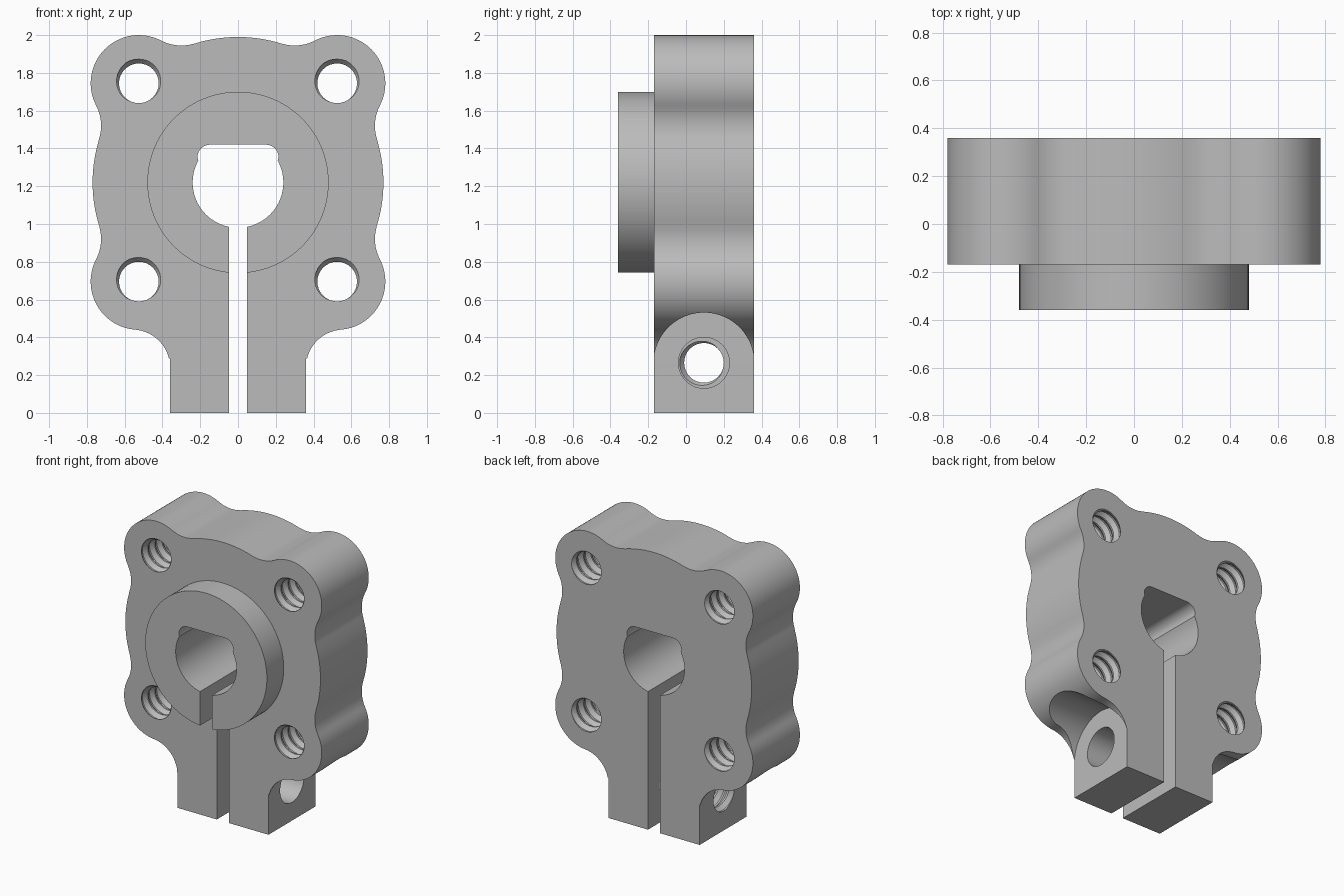
import bpy, bmesh
from math import sin, cos, pi, radians
from mathutils import Vector

if "Cube" in bpy.data.objects:
    bpy.data.objects.remove(bpy.data.objects["Cube"], do_unlink=True)

grey = bpy.data.materials.new("machined grey")
grey.use_nodes = True
grey.diffuse_color = (0.5, 0.5, 0.5, 1)
grey.node_tree.nodes["Principled BSDF"].inputs["Base Color"].default_value = (0.5, 0.5, 0.5, 1)

FRONT, BACK, MID = -0.17, 0.36, 0.095
HUB_Z, CORNER, EAR_Z = 1.22, 0.525, 0.265


def arc(cx, cz, r, start, end, steps=16):
    angles = [radians(start + (end - start) * i / steps) for i in range(steps + 1)]
    return [(cx + r * cos(a), cz + r * sin(a)) for a in angles]


def circle(cx, cz, r, steps=64):
    return arc(cx, cz, r, 0, 360, steps)[:-1]


def place(axis, u, v, w):
    """Put profile point (u, v) at depth w along the x or y axis."""
    return (u, w, v) if axis == "y" else (w, u, v)


def finish(name, bm):
    bmesh.ops.remove_doubles(bm, verts=bm.verts, dist=0.0005)
    bmesh.ops.recalc_face_normals(bm, faces=bm.faces)
    mesh = bpy.data.meshes.new(name)
    bm.to_mesh(mesh)
    bm.free()
    mesh.materials.append(grey)
    obj = bpy.data.objects.new(name, mesh)
    bpy.context.collection.objects.link(obj)
    return obj


def prism(name, points, axis, low, high):
    bm = bmesh.new()
    rings = [[bm.verts.new(place(axis, u, v, w)) for u, v in points] for w in (low, high)]
    bm.faces.new(rings[0])
    bm.faces.new(rings[1])
    for i in range(len(points)):
        j = (i + 1) % len(points)
        bm.faces.new((rings[0][i], rings[0][j], rings[1][j], rings[1][i]))
    return finish(name, bm)


def thread(name, axis, cu, cv, middle, turns, minor=0.105, major=0.128, pitch=0.08):
    """Solid helical thread used as a tapping tool."""
    bm = bmesh.new()
    segs, form = 32, [(0, minor), (0.35, major), (0.5, major), (0.85, minor)]
    n, rows = len(form), len(form) * turns
    start = middle - pitch * (turns + 1) / 2
    grid = []
    for k in range(rows + 1):
        frac, r = form[k % n]
        row = []
        for j in range(segs):
            a = 2 * pi * j / segs
            w = start + pitch * (k // n + frac + j / segs)
            row.append(bm.verts.new(place(axis, cu + r * cos(a), cv + r * sin(a), w)))
        grid.append(row)
    for k in range(rows):
        for j in range(segs):
            if j < segs - 1:
                bm.faces.new((grid[k][j], grid[k][j + 1], grid[k + 1][j + 1], grid[k + 1][j]))
            elif k + n + 1 <= rows:
                bm.faces.new((grid[k][j], grid[k + n][0], grid[k + n + 1][0], grid[k + 1][j]))
    # close each end with a fan to a point on the axis
    index = 1 if axis == "y" else 0
    length = pitch * (turns + 1) / 2 + 0.03
    tips = [bm.verts.new(place(axis, cu, cv, middle + s * length)) for s in (-1, 1)]
    for e in [e for e in bm.edges if e.is_boundary]:
        centre = (e.verts[0].co + e.verts[1].co) / 2
        bm.faces.new((e.verts[0], e.verts[1], tips[centre[index] > middle]))
    return finish(name, bm)


def boolean(target, tool, operation="DIFFERENCE"):
    tool.hide_render = True
    mod = target.modifiers.new(tool.name, "BOOLEAN")
    mod.operation, mod.object, mod.solver = operation, tool, "EXACT"
    bpy.context.view_layer.objects.active = target
    bpy.ops.object.modifier_apply(modifier=mod.name)
    bpy.data.objects.remove(tool, do_unlink=True)


# scalloped plate outline, right half from the top down to the ear
top, low = HUB_Z + CORNER, HUB_Z - CORNER
half = (arc(0, HUB_Z, 0.77, 90, 72.56)
        + arc(0.3, 2.175, 0.23, 252.56, 297.6)
        + arc(CORNER, top, 0.255, 117.6, -27.6, 32)
        + arc(0.955, 1.52, 0.23, 152.4, 197.44)
        + arc(0, HUB_Z, 0.77, 17.44, -17.44)
        + arc(0.955, 0.92, 0.23, 162.56, 207.6)
        + arc(CORNER, low, 0.255, 27.6, -85.6, 32)
        + arc(0.56, 0.241, 0.2, 94.4, 180)
        + [(0.36, 0)])
clean = [half[0]]
for p in half[1:]:
    if (Vector(p) - Vector(clean[-1])).length > 0.004:
        clean.append(p)
outline = clean + [(-x, z) for x, z in reversed(clean[1:])]
body = prism("clamping_hub", outline, "y", FRONT, BACK)

# raised round boss on the front
boolean(body, prism("boss", circle(0, HUB_Z, 0.48, 96), "y", -0.36, FRONT + 0.1), "UNION")

# flat-topped bore with relieved corners
right = arc(0.148, 1.353, 0.067, 90, 0, 10) + arc(0, HUB_Z, 0.24, 29, -90, 32)
bore = right + [(-x, z) for x, z in reversed(right[:-1])]
boolean(body, prism("bore", bore, "y", -0.5, 0.5))

# clamp slot
slot = [(-0.048, -0.1), (0.048, -0.1), (0.048, 1.1), (-0.048, 1.1)]
boolean(body, prism("slot", slot, "y", -0.5, 0.5))

# rounded screw pockets beside the ears
for side in (-1, 1):
    ends = sorted((side * 0.3605, side * 0.95))
    boolean(body, prism("pocket", circle(MID, EAR_Z, 0.266, 96), "x", *ends))

# clearance hole in the left ear, tapped hole in the right ear
boolean(body, prism("clearance_hole", circle(MID, EAR_Z, 0.135, 48), "x", 0, 0.5))
boolean(body, thread("ear_thread", "x", MID, EAR_Z, -0.205, 5))

# tapped holes in the four corners
for x in (-CORNER, CORNER):
    for z in (low, top):
        boolean(body, thread("corner_thread", "y", x, z, MID, 9))

bpy.ops.object.select_all(action="DESELECT")
body.select_set(True)
bpy.context.view_layer.objects.active = body
bpy.ops.object.shade_smooth_by_angle(angle=radians(30))
